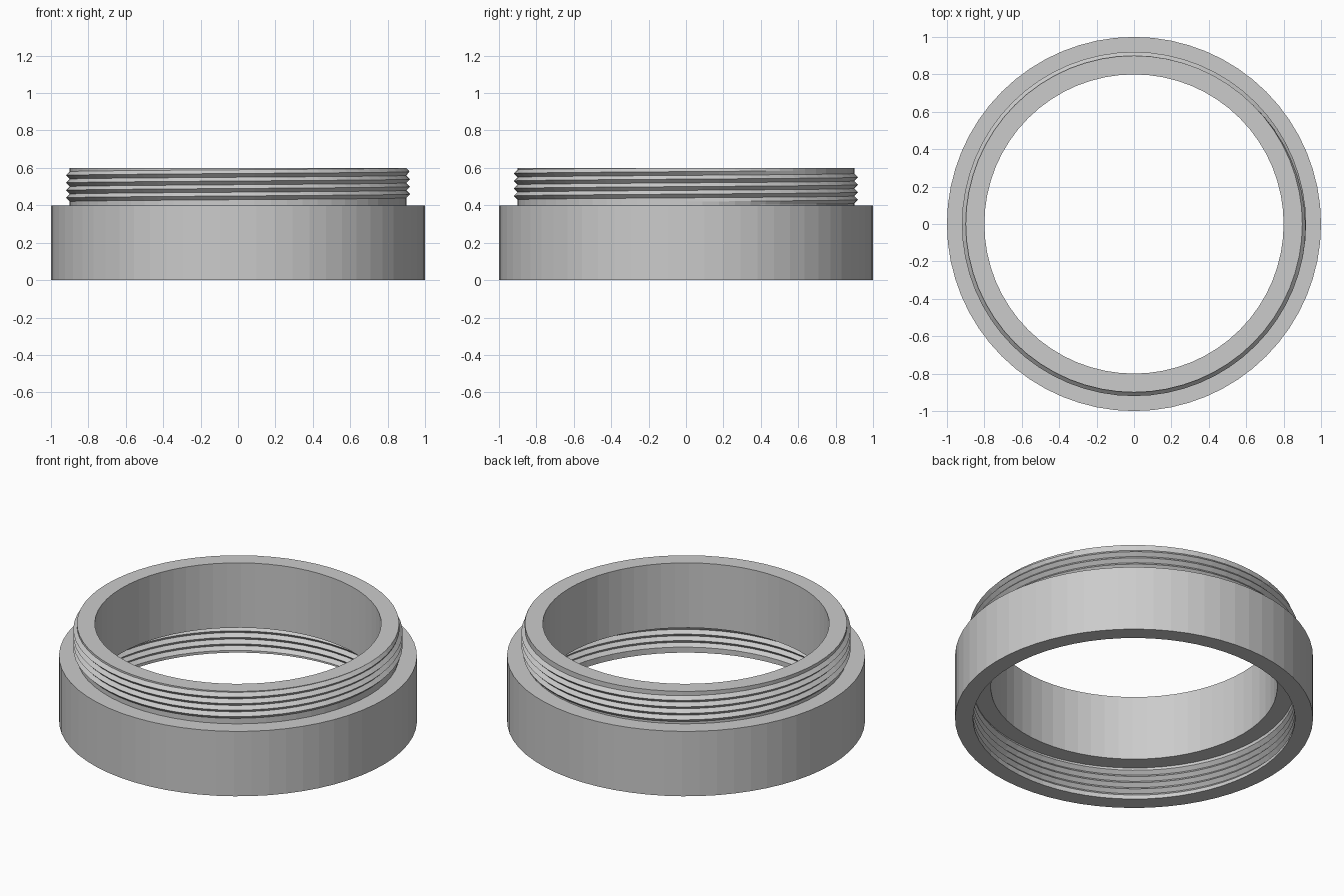
import bpy
import bmesh
import math

if "Cube" in bpy.data.objects:
    bpy.data.objects.remove(bpy.data.objects["Cube"])

SEG = 64          # sides of the ring
PITCH = 0.04      # thread rise per turn
TURNS = 4
DEPTH = 0.02


def fade(t):
    """Thread height factor along its length in turns: runs in and out softly."""
    grow = min(max(t / 0.2, 0), 1)
    shrink = min(max((TURNS + 0.12 - t) / 0.14, 0), 1)
    return min(grow, shrink)


def thread_profile(z0, z1, turn):
    """Zigzag profile (radius, z) of a threaded wall at a fraction of a turn."""
    pts = [(0.9, z0)]
    for k in range(TURNS + 1):
        t = k + turn
        base = min(z0 + PITCH * t, z1)
        crest = min(base + PITCH / 2, z1)
        pts += [(0.9, base), (0.9 + DEPTH * fade(t), crest)]
    pts += [(0.9, min(z0 + PITCH * (TURNS + 1 + turn), z1)), (0.9, z1)]
    return pts


bm = bmesh.new()
columns = []
for i in range(SEG + 1):
    turn = i / SEG
    a = 2 * math.pi * turn
    # closed section: outer wall, male thread, bore, ledge, female thread
    section = [(1.0, 0.0), (1.0, 0.4)]
    section += thread_profile(0.4, 0.6, turn)
    section += [(0.8, 0.6), (0.8, 0.2)]
    section += reversed(thread_profile(0.0, 0.2, turn))
    columns.append([bm.verts.new((r * math.cos(a), r * math.sin(a), z))
                    for r, z in section])

for c0, c1 in zip(columns, columns[1:]):
    n = len(c0)
    for j in range(n):
        k = (j + 1) % n
        bm.faces.new((c0[j], c1[j], c1[k], c0[k]))

bmesh.ops.remove_doubles(bm, verts=bm.verts, dist=0.0002)
bmesh.ops.dissolve_degenerate(bm, edges=bm.edges, dist=0.0001)
bmesh.ops.recalc_face_normals(bm, faces=bm.faces)

mesh = bpy.data.meshes.new("threaded_ring")
bm.to_mesh(mesh)
bm.free()

# plain grey metal
grey = bpy.data.materials.new("grey")
grey.diffuse_color = (0.6, 0.6, 0.6, 1)
grey.use_nodes = True
grey.node_tree.nodes["Principled BSDF"].inputs["Base Color"].default_value = grey.diffuse_color
mesh.materials.append(grey)

ring = bpy.data.objects.new("threaded_ring", mesh)
bpy.context.collection.objects.link(ring)
